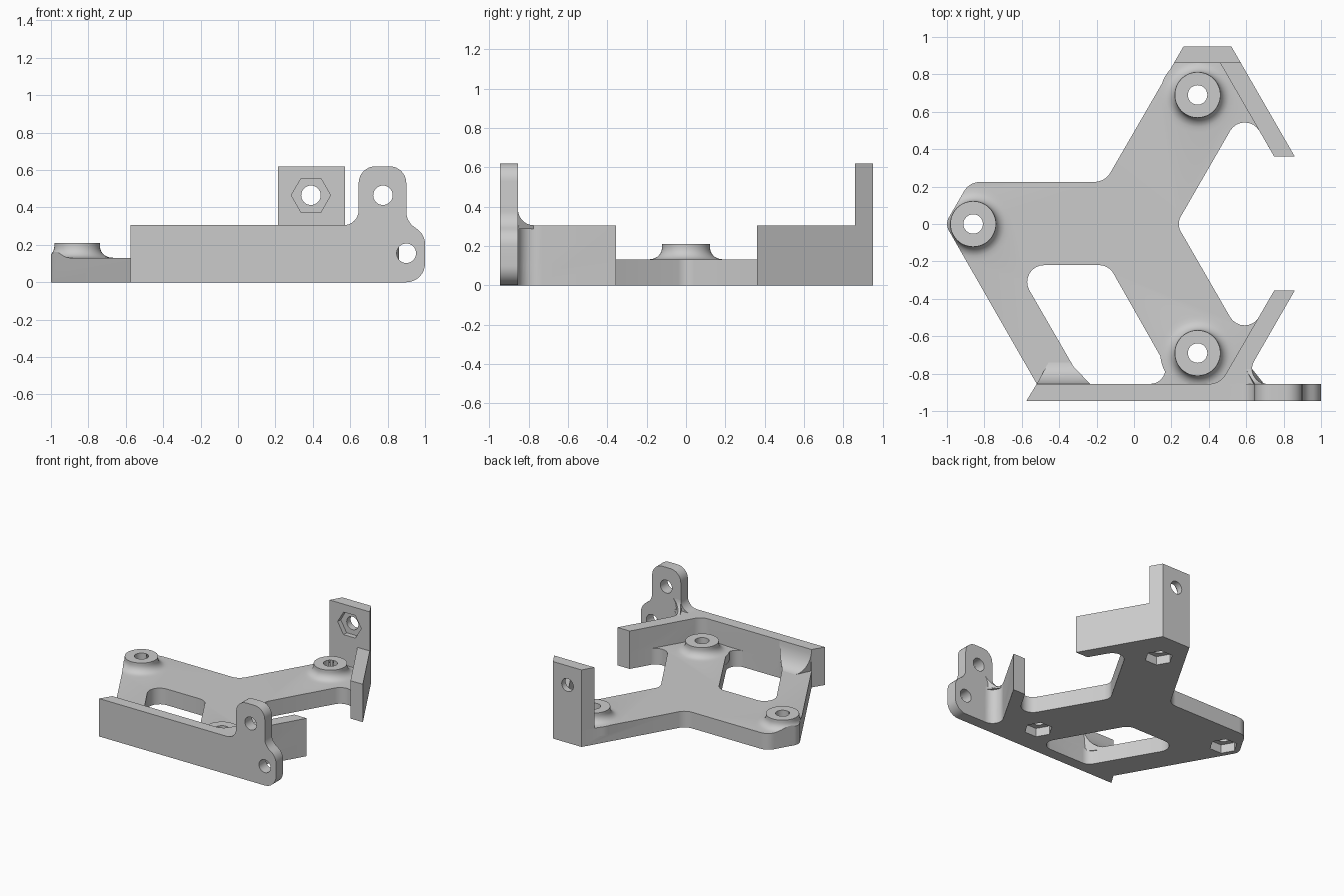
import bpy, bmesh, math
from mathutils import Vector

if "Cube" in bpy.data.objects:
    bpy.data.objects.remove(bpy.data.objects["Cube"])

grey = bpy.data.materials.new("plain_grey")
grey.diffuse_color = (0.6, 0.6, 0.6, 1)
grey.use_nodes = True
grey.node_tree.nodes["Principled BSDF"].inputs["Base Color"].default_value = grey.diffuse_color


def finish(name, bm):
    bmesh.ops.recalc_face_normals(bm, faces=bm.faces)
    me = bpy.data.meshes.new(name)
    bm.to_mesh(me)
    bm.free()
    me.materials.append(grey)
    ob = bpy.data.objects.new(name, me)
    bpy.context.collection.objects.link(ob)
    return ob


def rounded(corners, steps=8):
    """Polygon whose corners (x, y, radius) are replaced by arcs."""
    out = []
    for i, c in enumerate(corners):
        p = Vector(c[:2])
        r = c[2] if len(c) > 2 else 0
        if not r:
            out.append(p)
            continue
        a = (Vector(corners[i - 1][:2]) - p).normalized()
        b = (Vector(corners[(i + 1) % len(corners)][:2]) - p).normalized()
        half = a.angle(b) / 2
        centre = p + (a + b).normalized() * (r / math.sin(half))
        s = p + a * (r / math.tan(half)) - centre
        e = p + b * (r / math.tan(half)) - centre
        sweep = math.pi - 2 * half
        for k in range(steps + 1):
            t = k / steps
            out.append(centre + (s * math.sin((1 - t) * sweep) + e * math.sin(t * sweep)) / math.sin(sweep))
    return out


def ngon(x, y, r, n):
    return [Vector((x + r * math.cos(math.tau * i / n), y + r * math.sin(math.tau * i / n))) for i in range(n)]


def prism(name, pts, lo, hi, axis='z'):
    bm = bmesh.new()
    rings = []
    for h in (lo, hi):
        rings.append([bm.verts.new((p.x, p.y, h) if axis == 'z' else (p.x, h, p.y)) for p in pts])
    n = len(pts)
    bm.faces.new(rings[0])
    bm.faces.new(rings[1])
    for i in range(n):
        j = (i + 1) % n
        bm.faces.new((rings[0][i], rings[0][j], rings[1][j], rings[1][i]))
    return finish(name, bm)


def combine(ob, other, op):
    m = ob.modifiers.new("combine", 'BOOLEAN')
    m.operation, m.solver, m.object = op, 'EXACT', other
    bpy.context.view_layer.objects.active = ob
    bpy.ops.object.modifier_apply(modifier=m.name)
    bpy.data.objects.remove(other)


def smooth(ob):
    bpy.ops.object.select_all(action='DESELECT')
    ob.select_set(True)
    bpy.context.view_layer.objects.active = ob
    bpy.ops.object.shade_smooth_by_angle(angle=math.radians(30))


def boss(x, y):
    prof = [(0, 0.06), (0.2, 0.06), (0.2, 0.13)]
    prof += [(0.185 - 0.063 * math.sin(a), 0.192 - 0.06 * math.cos(a))
             for a in [math.pi / 2 * k / 7 for k in range(8)]]
    prof += [(0.122, 0.21), (0, 0.21)]
    bm = bmesh.new()
    vs = [bm.verts.new((x + r, y, z)) for r, z in prof]
    es = [bm.edges.new(e) for e in zip(vs, vs[1:])]
    bmesh.ops.spin(bm, geom=vs + es, cent=(x, y, 0), axis=(0, 0, 1), angle=math.tau, steps=48)
    bmesh.ops.remove_doubles(bm, verts=bm.verts, dist=1e-5)
    return finish("boss", bm)


def gusset(name, z0, ry, rz, left, right):
    """Concave fillet behind the front wall, its ends set by the offset from the wall."""
    sec = [(-0.02, z0 - 0.02), (-0.02, z0 + rz)]
    for k in range(9):
        a = math.pi / 2 * k / 8
        sec.append((ry * (1 - math.cos(a)), z0 + rz * (1 - math.sin(a))))
    sec[2:] = sorted(sec[2:], key=lambda s: s[0])
    sec.append((ry, z0 - 0.02))
    bm = bmesh.new()
    rings = [[bm.verts.new((f(max(o, 0)), -0.855 + o, z)) for o, z in sec] for f in (left, right)]
    bm.faces.new(rings[0])
    bm.faces.new(rings[1])
    for i in range(len(sec)):
        j = (i + 1) % len(sec)
        bm.faces.new((rings[0][i], rings[0][j], rings[1][j], rings[1][i]))
    smooth(finish(name, bm))


# Three-armed base plate with its opening
outline = rounded([
    (-1.01, 0, 0.07), (-0.88, 0.225, 0.1), (-0.155, 0.225, 0.1), (0.265, 0.95), (0.52, 0.95),
    (0.86, 0.36), (0.75, 0.36), (0.592, 0.633, 0.09), (0.227, 0, 0.08), (0.592, -0.633, 0.09),
    (0.75, -0.355), (0.86, -0.355), (0.572, -0.855, 0.08), (0.72, -0.855), (0.72, -0.945),
    (-0.575, -0.945), (-0.52, -0.855)])
body = prism("bracket_body", outline, 0, 0.13)
opening = rounded([(-0.637, -0.22, 0.09), (-0.135, -0.22, 0.09), (0.225, -0.855, 0.08), (-0.27, -0.855, 0.08)])
combine(body, prism("opening", opening, -0.1, 0.3), 'DIFFERENCE')

# Front wall with lower side wall, rear side wall, rear tab
front = rounded([(-0.575, -0.945), (0.72, -0.945), (0.72, -0.855), (0.572, -0.855, 0.08),
                 (0.86, -0.355), (0.75, -0.355), (0.46, -0.855, 0.1), (-0.52, -0.855)])
combine(body, prism("front_wall", front, 0, 0.305), 'UNION')
rear = rounded([(0.52, 0.95), (0.86, 0.36), (0.75, 0.36), (0.461, 0.86), (0.461, 0.95)])
combine(body, prism("rear_side_wall", rear, 0, 0.305), 'UNION')
tab = rounded([(0.265, 0.95), (0.213, 0.86), (0.572, 0.86), (0.52, 0.95)])
combine(body, prism("rear_tab", tab, 0, 0.62), 'UNION')

# Rounded lug at the right end of the front wall
lug = rounded([(0.5, 0), (1, 0, 0.1), (1, 0.255, 0.1), (0.9, 0.325, 0.1), (0.9, 0.62, 0.09),
               (0.645, 0.62, 0.09), (0.645, 0.305, 0.08), (0.5, 0.305)])
combine(body, prism("lug", lug, -0.945, -0.855, 'y'), 'UNION')

# Screw bosses, with hex pockets below and through holes
for x, y in ((-0.86, 0), (0.34, 0.69), (0.34, -0.69)):
    b = boss(x, y)
    if x < 0:
        combine(b, prism("trim", outline, -0.1, 0.5), 'INTERSECT')
    combine(body, b, 'UNION')
    combine(body, prism("hole", ngon(x, y, 0.052, 32), -0.1, 0.4), 'DIFFERENCE')
    combine(body, prism("pocket", ngon(x, y, 0.105, 6), -0.1, 0.07), 'DIFFERENCE')

# Lug holes, tab hole and tab hex pocket
for x, z, y in ((0.775, 0.465, -0.9), (0.9, 0.155, -0.9), (0.39, 0.465, 0.9)):
    combine(body, prism("hole", ngon(x, z, 0.052, 32), y - 0.08, y + 0.08, 'y'), 'DIFFERENCE')
combine(body, prism("pocket", ngon(0.39, 0.465, 0.105, 6), 0.8, 0.9, 'y'), 'DIFFERENCE')
smooth(body)

# Fillets where the strut and the lug meet the wall
gusset("strut_gusset", 0.13, 0.115, 0.175,
       lambda o: -0.52 + 0.55 * o, lambda o: -0.235 - 0.95 * o)
gusset("lug_gusset", 0.305, 0.08, 0.085,
       lambda o: 0.645 - 0.6 * o, lambda o: 0.711 - math.sqrt(max(0, 0.0064 - (0.08 - o) ** 2)))
